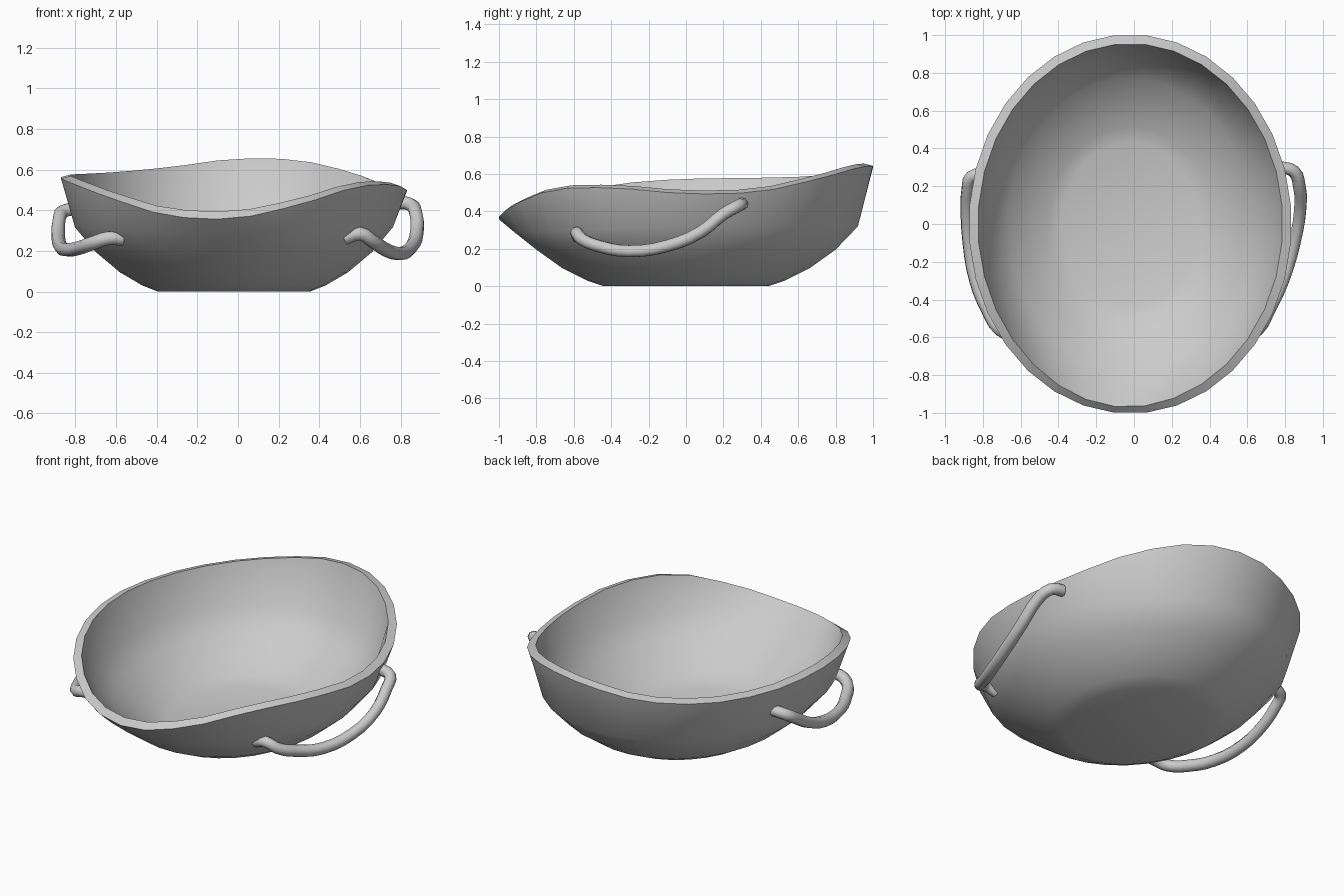
import bpy, bmesh, math

if "Cube" in bpy.data.objects:
    bpy.data.objects.remove(bpy.data.objects["Cube"])

SEGS = 32
# rim height every 22.5 degrees, counter-clockwise from +x
RIM = [.495, .505, .575, .635, .64, .60, .575, .565,
       .56, .53, .46, .375, .36, .43, .515, .525]
# wall profile: (radius fraction, height)
PROFILE = [(.44, 0), (.53, .03), (.66, .095), (.80, .195), (.92, .32)]


def rim_height(angle):
    """Smooth periodic interpolation of the rim heights."""
    u = angle / (2 * math.pi) * len(RIM)
    i = math.floor(u)
    t = u - i
    a, b, c, d = (RIM[(i + k) % len(RIM)] for k in (-1, 0, 1, 2))
    return b + .5 * t * (c - a + t * (2*a - 5*b + 4*c - d + t * (3*(b - c) + d - a)))


def smooth(obj, degrees):
    bpy.ops.object.select_all(action='DESELECT')
    obj.select_set(True)
    bpy.context.view_layer.objects.active = obj
    bpy.ops.object.shade_smooth_by_angle(angle=math.radians(degrees))


def make_bowl():
    bm = bmesh.new()
    rings = []
    for level in range(len(PROFILE) + 1):
        ring = []
        for s in range(SEGS):
            ang = 2 * math.pi * (s + .5) / SEGS
            if level < len(PROFILE):
                r, z = PROFILE[level]
                if level == len(PROFILE) - 1:      # dips under the low front lip
                    z -= .03 * max(0, -math.sin(ang))
            else:
                r, z = 1.0, rim_height(ang)
            ring.append(bm.verts.new((r * .855 * math.cos(ang) - .02,
                                      r * 1.004 * math.sin(ang), z)))
        rings.append(ring)
    bm.faces.new(rings[0][::-1])
    for lo, hi in zip(rings, rings[1:]):
        for s in range(SEGS):
            n = (s + 1) % SEGS
            bm.faces.new((lo[s], lo[n], hi[n], hi[s]))
    mesh = bpy.data.meshes.new("bowl")
    bm.to_mesh(mesh)
    bm.free()
    obj = bpy.data.objects.new("bowl", mesh)
    bpy.context.collection.objects.link(obj)
    # wall thickness, inward
    mod = obj.modifiers.new("thickness", 'SOLIDIFY')
    mod.thickness = .05
    mod.offset = -1
    mod.use_even_offset = True
    bpy.context.view_layer.objects.active = obj
    bpy.ops.object.modifier_apply(modifier=mod.name)
    smooth(obj, 55)


def make_handle(name, points, radius=.034):
    curve = bpy.data.curves.new(name, 'CURVE')
    curve.dimensions = '3D'
    curve.bevel_depth = radius
    curve.bevel_resolution = 2
    curve.use_fill_caps = True
    curve.resolution_u = 3
    spline = curve.splines.new('BEZIER')
    spline.bezier_points.add(len(points) - 1)
    for bp, co in zip(spline.bezier_points, points):
        bp.co = co
        bp.handle_left_type = bp.handle_right_type = 'AUTO'
    obj = bpy.data.objects.new(name, curve)
    bpy.context.collection.objects.link(obj)
    bpy.ops.object.select_all(action='DESELECT')
    obj.select_set(True)
    bpy.context.view_layer.objects.active = obj
    bpy.ops.object.convert(target='MESH')
    smooth(bpy.context.view_layer.objects.active, 50)


make_bowl()

# Side handles, slightly different left and right
make_handle("right_handle", [
    (.525, -.575, .262), (.60, -.585, .285), (.66, -.555, .25), (.72, -.45, .21),
    (.79, -.30, .187), (.85, -.10, .215), (.88, .08, .29), (.875, .20, .385),
    (.845, .28, .43), (.77, .30, .44)])
make_handle("left_handle", [
    (-.565, -.575, .26), (-.64, -.585, .262), (-.71, -.56, .24), (-.78, -.45, .215),
    (-.84, -.30, .205), (-.875, -.10, .225), (-.885, .08, .29), (-.88, .18, .35),
    (-.86, .25, .395), (-.77, .27, .41)])
